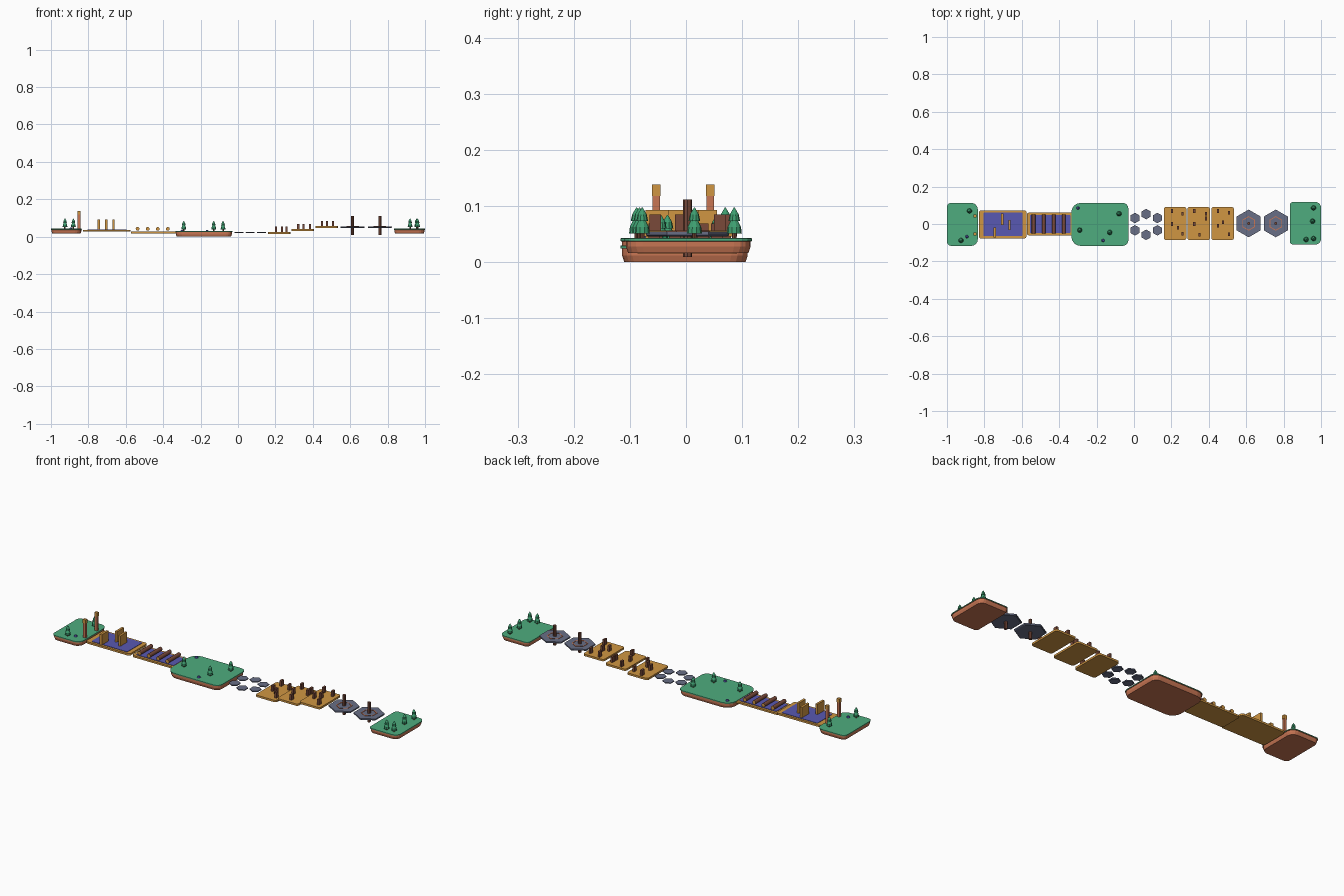
import bpy, bmesh, math
from mathutils import Matrix

if "Cube" in bpy.data.objects:
    bpy.data.objects.remove(bpy.data.objects["Cube"])

def mat(name, r, g, b):
    lin = lambda c: ((c / 255 + 0.055) / 1.055) ** 2.4 if c > 10 else c / 3294
    m = bpy.data.materials.new(name)
    m.diffuse_color = (lin(r), lin(g), lin(b), 1)
    m.use_nodes = True
    m.node_tree.nodes["Principled BSDF"].inputs["Base Color"].default_value = m.diffuse_color
    return m

GRASS = mat("grass green", 78, 172, 126)
EARTH = mat("terracotta earth", 200, 118, 84)
ORANGE = mat("ochre wood", 208, 150, 66)
BLUE = mat("indigo panel", 88, 88, 178)
SLATE = mat("slate stone", 104, 110, 134)
BROWN = mat("dark brown wood", 122, 74, 58)
LEAF = mat("leaf green", 62, 158, 112)


def finish(name, bm, mats):
    bmesh.ops.recalc_face_normals(bm, faces=bm.faces)
    me = bpy.data.meshes.new(name)
    bm.to_mesh(me)
    bm.free()
    for m in mats:
        me.materials.append(m)
    ob = bpy.data.objects.new(name, me)
    bpy.context.collection.objects.link(ob)
    return ob


def outline(x0, x1, y0, y1, rl, rr, n=4):
    """Rounded rectangle with separate radii on its left and right ends."""
    pts = []
    for cx, cy, r, a0 in ((x1 - rr, y1 - rr, rr, 0), (x0 + rl, y1 - rl, rl, 90),
                          (x0 + rl, y0 + rl, rl, 180), (x1 - rr, y0 + rr, rr, 270)):
        for i in range(n + 1):
            a = math.radians(a0 + 90 * i / n)
            pts.append((cx + r * math.cos(a), cy + r * math.sin(a)))
    return pts


def loft(name, pts, layers, mats):
    """Stack scaled copies of an outline: layers = (z, inset, material of band above)."""
    bm = bmesh.new()
    cx = (min(p[0] for p in pts) + max(p[0] for p in pts)) / 2
    cy = (min(p[1] for p in pts) + max(p[1] for p in pts)) / 2
    hx = max(p[0] for p in pts) - cx
    hy = max(p[1] for p in pts) - cy
    rings = [[bm.verts.new((cx + (x - cx) * (1 - d / hx), cy + (y - cy) * (1 - d / hy), z))
              for x, y in pts] for z, d, m in layers]
    n = len(pts)
    bm.faces.new(rings[0]).material_index = layers[0][2]
    bm.faces.new(rings[-1]).material_index = layers[-1][2]
    for k in range(len(rings) - 1):
        for i in range(n):
            j = (i + 1) % n
            f = bm.faces.new((rings[k][i], rings[k][j], rings[k + 1][j], rings[k + 1][i]))
            f.material_index = layers[k][2]
    return finish(name, bm, mats)


def box(name, x, y, z0, sx, sy, h, m):
    bm = bmesh.new()
    bmesh.ops.create_cube(bm, size=1, matrix=Matrix.Translation((x, y, z0 + h / 2))
                          @ Matrix.Diagonal((sx, sy, h, 1)))
    return finish(name, bm, [m])


def cone(bm, x, y, z0, z1, r0, r1, n, idx=0):
    old = set(bm.faces)
    bmesh.ops.create_cone(bm, cap_ends=True, segments=n, radius1=r0, radius2=r1, depth=z1 - z0,
                          matrix=Matrix.Translation((x, y, (z0 + z1) / 2)))
    for f in set(bm.faces) - old:
        f.material_index = idx


def ngon(x, y, r):
    """Hexagon with corners pointing along y."""
    return [(x + r * math.cos(math.radians(30 + 60 * i)), y + r * math.sin(math.radians(30 + 60 * i)))
            for i in range(6)]


# Floating islands: earth body with an overhanging grass lid
def island(name, pts, z0, z1):
    loft(name, pts, [(z0, 0.007, 0), (z0 + 0.012, 0.003, 0), (z1 - 0.006, 0.003, 0),
                     (z1 - 0.0055, 0, 1), (z1 - 0.001, 0, 1), (z1, 0.002, 1)], [EARTH, GRASS])

island("start_island", outline(-1, -0.835, -0.117, 0.113, 0.022, 0.035), 0.016, 0.043)
island("middle_island", outline(-0.335, -0.03, -0.117, 0.113, 0.05, 0.03), 0, 0.03)
island("end_island", outline(0.833, 1, -0.11, 0.118, 0.018, 0.03), 0.016, 0.043)

# Trees: trunk and two stacked leafy tiers
for x, y, z in ((-0.88, 0.07, 0.043), (-0.925, -0.088, 0.043),
                (-0.29, -0.033, 0.03), (-0.13, -0.045, 0.03), (-0.08, 0.055, 0.03),
                (0.955, 0.015, 0.043), (0.96, 0.086, 0.043), (0.92, -0.083, 0.043), (0.96, -0.078, 0.043)):
    bm = bmesh.new()
    cone(bm, x, y, z - 0.001, z + 0.014, 0.004, 0.004, 8, 1)
    cone(bm, x, y, z + 0.008, z + 0.020, 0.0135, 0.012, 10)
    cone(bm, x, y, z + 0.020, z + 0.034, 0.012, 0.005, 10)
    cone(bm, x, y, z + 0.030, z + 0.042, 0.0105, 0.008, 10)
    cone(bm, x, y, z + 0.042, z + 0.054, 0.008, 0.001, 10)
    finish("tree", bm, [LEAF, BROWN])

# Small blue flowers
for x, y, z in ((-0.893, -0.068, 0.043), (-0.165, -0.088, 0.03), (-0.3, 0.085, 0.03)):
    bm = bmesh.new()
    cone(bm, x, y, z, z + 0.007, 0.009, 0.005, 6)
    finish("flower", bm, [BLUE])

# Entrance gate posts with ochre tops
for y in (-0.053, 0.043):
    box("gate_post", -0.85, y, 0.04, 0.014, 0.013, 0.08, EARTH)
    box("gate_post_cap", -0.85, y, 0.118, 0.016, 0.015, 0.02, ORANGE)

# Wall platform with blue floor and staggered walls
loft("wall_platform", outline(-0.83, -0.575, -0.077, 0.073, 0.012, 0.012),
     [(0.027, 0, 0), (0.037, 0, 0)], [ORANGE])
loft("wall_platform_floor", outline(-0.805, -0.597, -0.065, 0.062, 0.006, 0.006),
     [(0.036, 0, 0), (0.039, 0, 0)], [BLUE])
for x, y, w in ((-0.745, -0.045, 0.055), (-0.705, 0.025, 0.06), (-0.665, -0.005, 0.055)):
    box("barrier_wall", x, y, 0.038, 0.012, w, 0.055, ORANGE)

# Log platform with blue floor and rolling logs
loft("log_platform", outline(-0.573, -0.325, -0.061, 0.061, 0.012, 0.012),
     [(0.018, 0, 0), (0.027, 0, 0)], [ORANGE])
loft("log_platform_floor", outline(-0.557, -0.34, -0.048, 0.048, 0.005, 0.005),
     [(0.026, 0, 0), (0.029, 0, 0)], [BLUE])
for i in range(4):
    bm = bmesh.new()
    bmesh.ops.create_cone(bm, cap_ends=True, segments=16, radius1=0.01, radius2=0.01, depth=0.1,
                          matrix=Matrix.Translation((-0.537 + i * 0.054, 0, 0.042))
                          @ Matrix.Rotation(math.pi / 2, 4, 'X'))
    for f in bm.faces:
        f.smooth = len(f.verts) == 4
        f.material_index = 0 if f.smooth else 1
    finish("rolling_log", bm, [BROWN, ORANGE])

# Hexagonal stepping stones
for x, y in ((0.005, 0.032), (0.005, -0.034), (0.065, 0.053), (0.065, -0.058), (0.125, 0.032), (0.125, -0.034)):
    loft("stepping_stone", ngon(x, y, 0.028), [(0.020, 0.002, 0), (0.022, 0, 0), (0.026, 0, 0)], [SLATE])

# Rising platforms with short posts
for x0, z, posts in (
        (0.160, 0.015, ((0.044, 0.07), (0.1, 0.055), (0.044, 0), (0.1, -0.052), (0.075, -0.02))),
        (0.286, 0.030, ((0.036, 0.07), (0.1, 0.055), (0.036, 0), (0.1, 0.03), (0.065, -0.057))),
        (0.414, 0.046, ((0.036, 0.07), (0.095, 0.06), (0.036, -0.01), (0.062, 0.01), (0.095, -0.055)))):
    loft("rising_platform", outline(x0, x0 + 0.12, -0.086, 0.091, 0.012, 0.012),
         [(z, 0, 0), (z + 0.01, 0, 0)], [ORANGE])
    for dx, y in posts:
        box("platform_post", x0 + dx, y, z + 0.009, 0.011, 0.02, 0.03, BROWN)

# Spinning hexagon plates with a terracotta ring and a central pole
for x in (0.613, 0.758):
    loft("spinner_plate", ngon(x, 0.003, 0.074), [(0.046, 0.003, 0), (0.048, 0, 0), (0.055, 0, 0)], [SLATE])
    bm = bmesh.new()
    inner, outer = ([[bm.verts.new((px, py, z)) for px, py in ngon(x, 0.003, r)] for z in (0.0545, 0.0565)]
                    for r in (0.034, 0.039))
    loop = (outer[0], outer[1], inner[1], inner[0])
    for k in range(4):
        a, b = loop[k], loop[(k + 1) % 4]
        for i in range(6):
            j = (i + 1) % 6
            bm.faces.new((a[i], a[j], b[j], b[i]))
    finish("spinner_ring", bm, [EARTH])
    bm = bmesh.new()
    cone(bm, x, 0.003, 0.009, 0.112, 0.008, 0.008, 8)
    finish("spinner_pole", bm, [BROWN])
